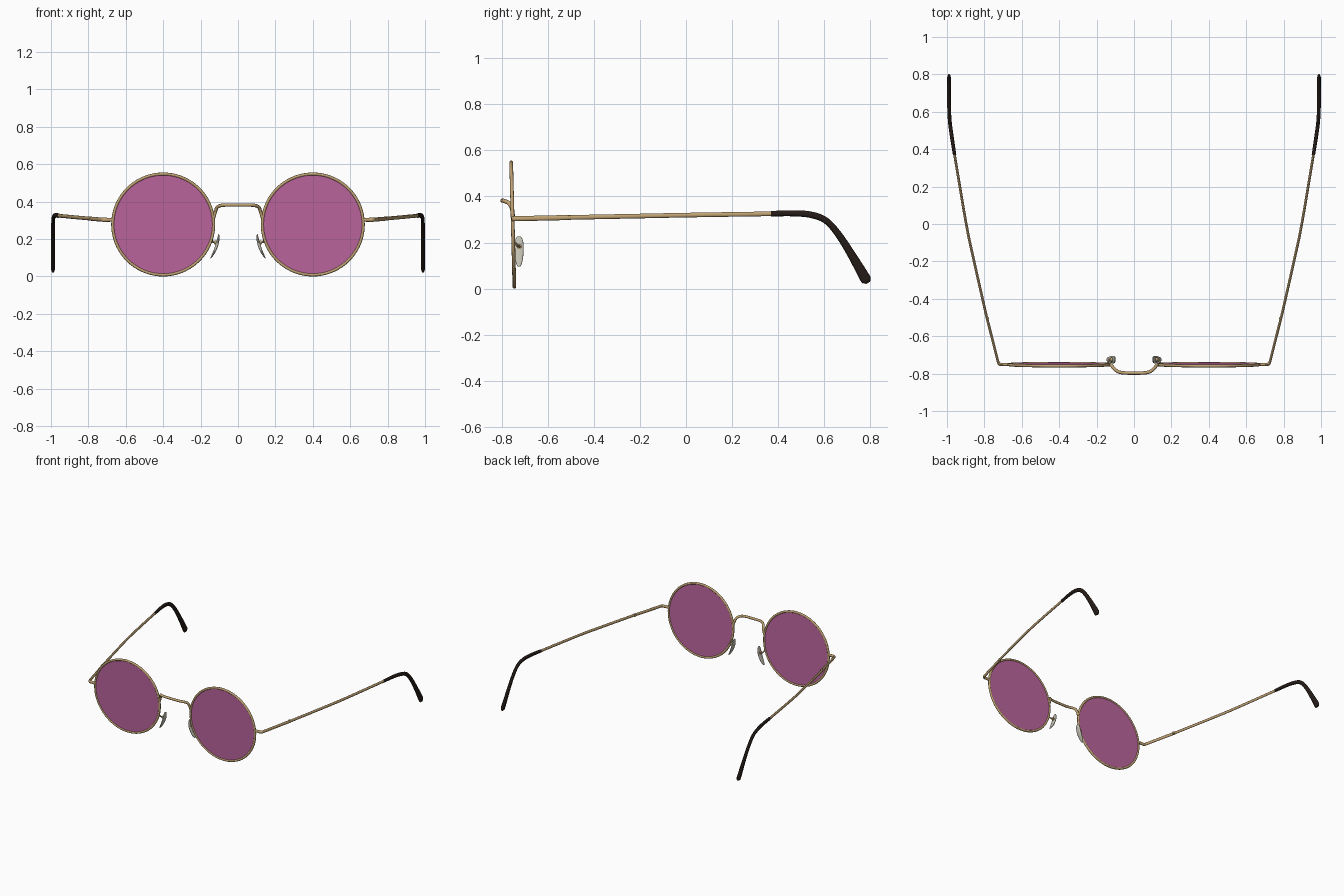
import bpy, bmesh, math
from mathutils import Vector

if "Cube" in bpy.data.objects:
    bpy.data.objects.remove(bpy.data.objects["Cube"])


def material(name, color):
    m = bpy.data.materials.new(name)
    m.diffuse_color = color
    m.use_nodes = True
    m.node_tree.nodes["Principled BSDF"].inputs["Base Color"].default_value = m.diffuse_color
    return m


GOLD = material("brass", (0.52, 0.36, 0.17, 1))
DARK = material("dark_tip", (0.018, 0.011, 0.008, 1))
PINK = material("pink_lens", (0.50, 0.13, 0.34, 0.85))
PAD = material("clear_pad", (0.55, 0.53, 0.45, 0.85))


def finish(ob, name, mat, mirror=True):
    """Name, colour, smooth and mirror a part across x = 0."""
    ob.name = name
    ob.data.materials.append(mat)
    for p in ob.data.polygons:
        p.use_smooth = True
    ob.data.set_sharp_from_angle(angle=math.radians(40))
    if mirror:
        ob.modifiers.new("Mirror", 'MIRROR')
    return ob


def from_bmesh(bm, name, mat, mirror=True):
    bmesh.ops.recalc_face_normals(bm, faces=bm.faces[:])
    me = bpy.data.meshes.new(name)
    bm.to_mesh(me)
    bm.free()
    ob = bpy.data.objects.new(name, me)
    bpy.context.collection.objects.link(ob)
    return finish(ob, name, mat, mirror)


def primitive(op, name, mat, **kw):
    op(**kw)
    bpy.ops.object.transform_apply(location=True, rotation=True, scale=True)
    return finish(bpy.context.object, name, mat)


def smooth_path(pts, steps):
    """Catmull-Rom through points (x, y, z, side radius, up radius)."""
    p = [pts[0]] + pts + [pts[-1]]
    out = []
    for i in range(1, len(p) - 2):
        for k in range(steps):
            t = k / steps
            out.append([0.5 * (2 * b + (c - a) * t + (2 * a - 5 * b + 4 * c - d) * t * t
                               + (3 * b - a - 3 * c + d) * t ** 3)
                        for a, b, c, d in zip(p[i - 1], p[i], p[i + 1], p[i + 2])])
    out.append(list(pts[-1]))
    return out


def sweep(name, pts, mat, ref=(0, 0, 1), steps=5, mirror=True, sides=12):
    """Tube with elliptical sections swept along a path."""
    path = smooth_path(pts, steps)
    pos = [Vector(q[:3]) for q in path]
    bm = bmesh.new()
    rings = []
    for i, q in enumerate(path):
        t = (pos[min(i + 1, len(pos) - 1)] - pos[max(i - 1, 0)]).normalized()
        side = t.cross(Vector(ref)).normalized()
        up = side.cross(t)
        rings.append([bm.verts.new(pos[i] + side * q[3] * math.cos(a) + up * q[4] * math.sin(a))
                      for a in (2 * math.pi * k / sides for k in range(sides))])
    for r, s in zip(rings, rings[1:]):
        for k in range(sides):
            n = (k + 1) % sides
            bm.faces.new((r[k], r[n], s[n], s[k]))
    bm.faces.new(rings[0])
    bm.faces.new(rings[-1])
    return from_bmesh(bm, name, mat, mirror)


# Rims and lenses, leaning slightly forward at the top
CENTRE = (0.40, -0.752, 0.278)
TILT = (math.pi / 2 + 0.026, 0, 0)
primitive(bpy.ops.mesh.primitive_torus_add, "rim", GOLD, location=CENTRE, rotation=TILT,
          major_radius=0.270, minor_radius=0.008, major_segments=72, minor_segments=12)
primitive(bpy.ops.mesh.primitive_cylinder_add, "lens", PINK, location=CENTRE, rotation=TILT,
          vertices=72, radius=0.269, depth=0.007)

# Bridge bowed up and forward between the rims
half = [(0.130, -0.752, 0.315), (0.121, -0.755, 0.345), (0.111, -0.768, 0.370),
        (0.088, -0.788, 0.380), (0.055, -0.796, 0.382)]
bridge = half + [(0, -0.797, 0.382)] + [(-x, y, z) for x, y, z in reversed(half)]
sweep("bridge", [(*p, 0.009, 0.009) for p in bridge], GOLD, ref=(0, 1, 0), mirror=False)

# End piece and temple arm
sweep("end_piece", [(0.670, -0.752, 0.303, 0.008, 0.010), (0.705, -0.751, 0.303, 0.008, 0.011),
                    (0.720, -0.748, 0.303, 0.008, 0.011), (0.728, -0.732, 0.304, 0.007, 0.011),
                    (0.755, -0.625, 0.306, 0.007, 0.011), (0.787, -0.500, 0.309, 0.007, 0.011)], GOLD)
sweep("temple", [(0.786, -0.505, 0.309, 0.007, 0.010), (0.855, -0.20, 0.315, 0.007, 0.010),
                 (0.897, 0.0, 0.319, 0.007, 0.010), (0.961, 0.38, 0.325, 0.007, 0.010)], GOLD)
primitive(bpy.ops.mesh.primitive_cylinder_add, "hinge", GOLD, location=(0.783, -0.505, 0.309),
          vertices=16, radius=0.009, depth=0.018)

# Dark ear tips, curving down and flaring at the end
sweep("ear_tip", [(0.959, 0.37, 0.325, 0.009, 0.012), (0.973, 0.46, 0.327, 0.010, 0.013),
                  (0.984, 0.54, 0.321, 0.010, 0.014), (0.988, 0.605, 0.297, 0.010, 0.014),
                  (0.989, 0.66, 0.238, 0.010, 0.015), (0.989, 0.72, 0.145, 0.010, 0.018),
                  (0.989, 0.775, 0.050, 0.010, 0.023), (0.989, 0.785, 0.035, 0.009, 0.020),
                  (0.989, 0.791, 0.025, 0.005, 0.009)], DARK)

# Nose pads: flattened, bowed lozenges
bm = bmesh.new()
bmesh.ops.create_uvsphere(bm, u_segments=20, v_segments=14, radius=1)
for v in bm.verts:
    x, y, s = v.co
    wide = math.copysign(abs(y) ** 0.7, y)
    v.co = (0.115 - 0.022 * s + 0.010 * s * s + 0.008 * x,
            -0.725 + 0.020 * wide * (1 + 0.15 * s),
            0.161 + 0.066 * s)
from_bmesh(bm, "nose_pad", PAD)

# Pad arms and the small stud on each pad
sweep("pad_arm", [(0.140, -0.748, 0.205, 0.005, 0.005), (0.137, -0.735, 0.190, 0.005, 0.005),
                  (0.130, -0.724, 0.183, 0.005, 0.005), (0.115, -0.724, 0.182, 0.005, 0.005)],
      GOLD, ref=(0, 0.2, 1), sides=8)
primitive(bpy.ops.mesh.primitive_cylinder_add, "pad_stud", GOLD, location=(0.119, -0.724, 0.182),
          rotation=(0, math.pi / 2, 0), vertices=16, radius=0.011, depth=0.012)
